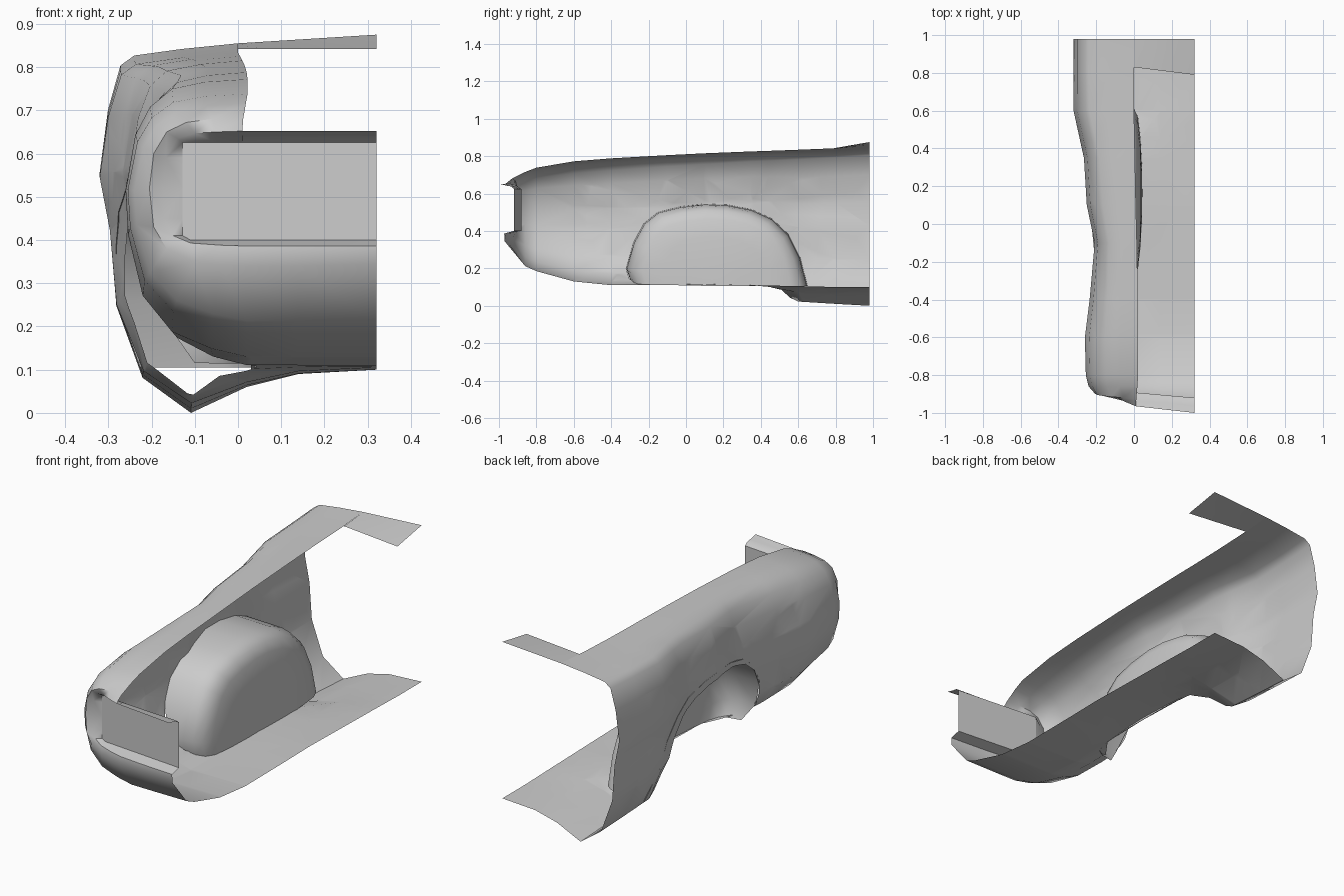
import bpy, bmesh
from mathutils import Vector
from mathutils.bvhtree import BVHTree

if "Cube" in bpy.data.objects:
    bpy.data.objects.remove(bpy.data.objects["Cube"])


def loft(rings):
    """Skin a list of equal-length point rings into a bmesh."""
    bm = bmesh.new()
    vs = [[bm.verts.new(p) for p in r] for r in rings]
    for a, b in zip(vs, vs[1:]):
        for i in range(len(a) - 1):
            bm.faces.new((a[i], a[i + 1], b[i + 1], b[i]))
    return bm


def finish(bm, name, angle=0.9):
    bmesh.ops.remove_doubles(bm, verts=bm.verts[:], dist=0.0005)
    bmesh.ops.recalc_face_normals(bm, faces=bm.faces[:])
    me = bpy.data.meshes.new(name)
    bm.to_mesh(me)
    bm.free()
    ob = bpy.data.objects.new(name, me)
    bpy.context.collection.objects.link(ob)
    bpy.ops.object.select_all(action='DESELECT')
    ob.select_set(True)
    bpy.context.view_layer.objects.active = ob
    bpy.ops.object.shade_smooth_by_angle(angle=angle)
    return ob


def lerp(a, b, t):
    return a + (b - a) * t


# Half cross-section templates: (fraction towards side, fraction of height)
REAR = [(0, 1), (.4, .985), (.75, .967), (.85, .94), (.94, .82), (1, .65),
        (.92, .5), (.88, .29), (.69, .095), (.34, 0)]
FRONT = [(0, 1), (.35, .99), (.62, .965), (.8, .9), (.92, .8), (1, .6),
         (.98, .44), (.86, .22), (.62, .09), (.3, .03)]
FLOOR = [(.02, .6), (.14, .9), (.32, 1)]

# Stations: y, hood edge x, side x, top z, sill z, floor z, front blend
STATIONS = [
    (.98, 0, -.32, .855, 0, .1, 0),
    (.8, 0, -.32, .842, .01, .1, 0),
    (.6, 0, -.32, .834, .02, .105, .1),
    (.44, .003, -.285, .828, .09, .108, .3),
    (.35, .005, -.265, .825, .108, .11, .4),
    (.1, .01, -.25, .815, .12, .115, .6),
    (-.1, .015, -.208, .805, .115, .112, .7),
    (-.4, .02, -.235, .788, .112, .11, .9),
    (-.6, .022, -.26, .772, .13, .13, 1),
    (-.8, .022, -.255, .738, .185, .185, 1),
    (-.86, .018, -.24, .715, .215, .212, 1),
]


def section(y, hx, sx, zt, zs, zf, t):
    ring = []
    for (fa, va), (fb, vb) in zip(REAR, FRONT):
        ring.append((lerp(hx, sx, lerp(fa, fb, t)), y, lerp(zs, zt, lerp(va, vb, t))))
    return ring + [(x, y, lerp(zs, zf, w)) for x, w in FLOOR]


# Nose: rounded face, grille rim, recessed rim edge
NOSE = [(.012, -.93, .68), (-.06, -.92, .68), (-.12, -.915, .672), (-.165, -.91, .65),
        (-.195, -.905, .6), (-.205, -.9, .52), (-.195, -.905, .43), (-.165, -.91, .38),
        (-.1, -.925, .35), (-.04, -.94, .343), (.02, -.952, .34), (.14, -.962, .34),
        (.32, -.97, .345)]
RIM = [(.01, -.965, .652), (-.05, -.94, .65), (-.1, -.915, .647), (-.14, -.9, .635),
       (-.167, -.89, .59), (-.172, -.888, .52), (-.17, -.89, .45), (-.15, -.9, .41),
       (-.11, -.915, .393), (-.04, -.935, .388), (.02, -.948, .386), (.14, -.96, .386),
       (.32, -.972, .386)]


def panel_y(x):
    return lerp(-.88, -.92, (x + .128) / .448)


INNER = [(max(p[0], -.128), panel_y(max(p[0], -.128)), min(max(p[2], .4), .625))
         for p in RIM]

body = loft([section(*s) for s in STATIONS] + [NOSE, RIM, INNER])
bmesh.ops.triangulate(body, faces=body.faces[:])
tree = BVHTree.FromBMesh(body)

# Wheel well outline (y, z), convex; the arch opening is slightly smaller
WELL = [(-.29, .115), (-.32, .2), (-.28, .34), (-.225, .44), (-.15, .5), (-.03, .53),
        (.1, .545), (.22, .54), (.35, .515), (.46, .465), (.55, .38), (.61, .26),
        (.65, .105)]
OPENING = [(lerp(-.31, y, .9), lerp(.1, z, .92)) for y, z in WELL]
WELL_X = .03
planes = [(Vector((WELL_X, 0, 0)), Vector((1, 0, 0))),
          # corners of the floor cut, front and rear
          (Vector((-.06, -.28, 0)), Vector((.12, -.09, 0)).normalized()),
          (Vector((-.18, .62, 0)), Vector((.17, .21, 0)).normalized())]
for (y0, z0), (y1, z1) in zip(OPENING, OPENING[1:]):
    planes.append((Vector((0, y0, z0)), Vector((0, z0 - z1, y1 - y0)).normalized()))

# Cut the opening through the side panel and floor
for co, no in planes:
    near = [f for f in body.faces
            if f.calc_center_median().z < .65 and -.62 < f.calc_center_median().y < .9]
    geom = set(near) | {e for f in near for e in f.edges} | {v for f in near for v in f.verts}
    bmesh.ops.bisect_plane(body, geom=list(geom), plane_co=co, plane_no=no, dist=1e-5)
hole = [f for f in body.faces
        if all((f.calc_center_median() - co).dot(no) < 0 for co, no in planes)]
bmesh.ops.delete(body, geom=hole, context='FACES')
finish(body, "body_shell")

# Wheel well: domed liner running inward from the side panel
outer = []
for y, z in WELL:
    hit = tree.ray_cast(Vector((-1, y, z + .01)), Vector((1, 0, 0)))[0]
    outer.append((min(hit.x, -.1) if hit else -.12, y, z))
rings = [outer]
for x, s in [(-.08, .99), (-.035, .97), (0, .92), (.022, .82), (.034, .6), (.042, .3), (.044, 0)]:
    rings.append([(x, lerp(.165, y, s), lerp(.105, z, s)) for y, z in WELL])
finish(loft(rings), "wheel_well", 1.0)

# Cowl strip across the rear of the hood opening
cowl = []
for k in range(4):
    t = k / 3
    cowl.append([(x, lerp(lerp(.83, .79, x / .32), .98, t),
                  lerp(.842, lerp(.855, .875, x / .32), t)) for x in (0, .1, .21, .32)])
finish(loft(cowl), "cowl_strip")

# Lip above the grille
lip = []
for y0, y1, z in [(-.965, -1, .652), (-.935, -.96, .642), (-.915, -.935, .638),
                  (panel_y(.01), -.92, .625)]:
    lip.append([(.01, y0, z), (.165, (y0 + y1) / 2, z), (.32, y1, z)])
finish(loft(lip), "nose_lip")

# Flat recessed grille panel
grille = [[(x, panel_y(x), z) for x in (-.128, .32)] for z in (.4, .625)]
finish(loft(grille), "grille_panel")
